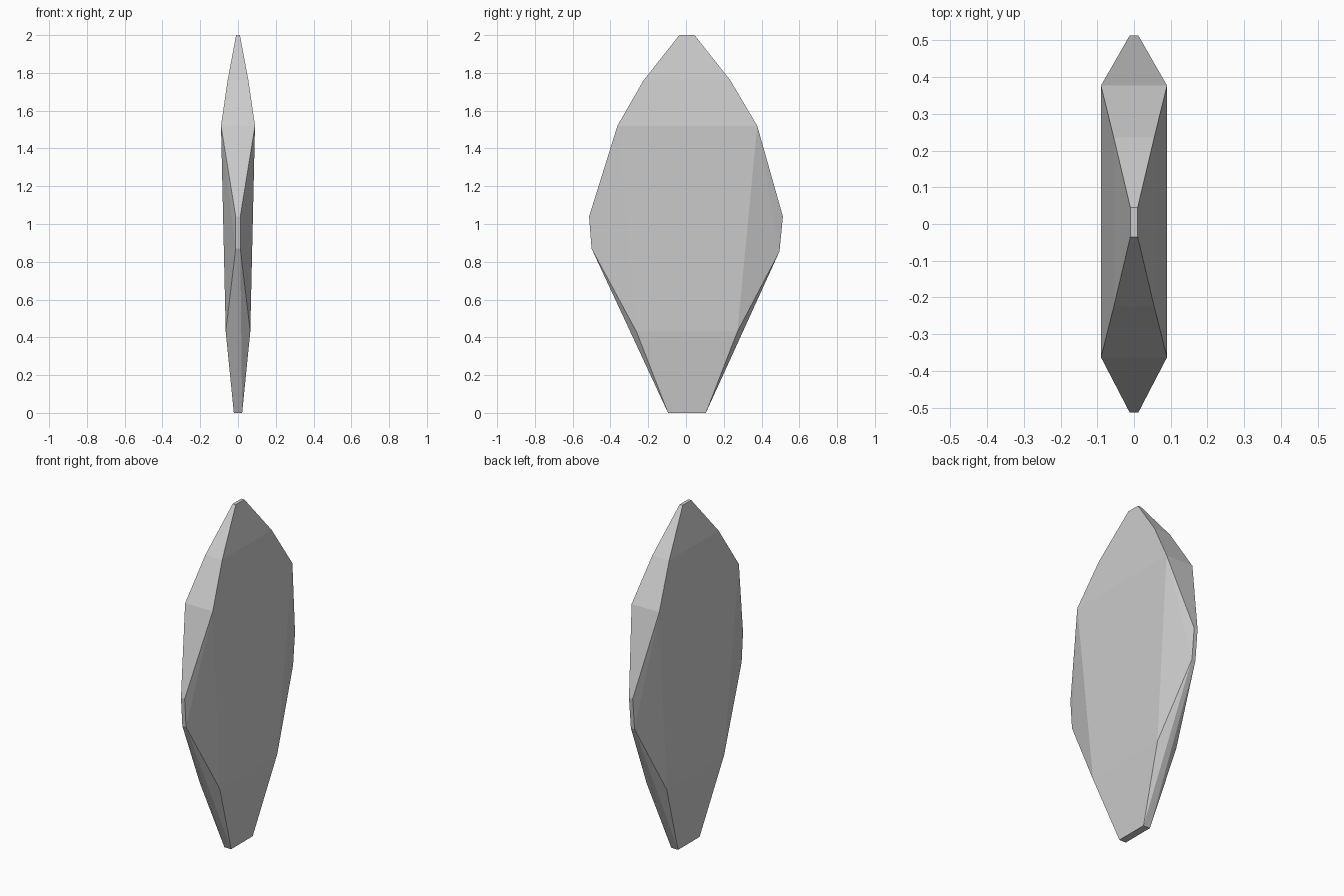
import bpy, bmesh

if "Cube" in bpy.data.objects:
    bpy.data.objects.remove(bpy.data.objects["Cube"])

# Side outline: (y, z, half thickness in x)
outline = [
    (0.045, 2.0, 0.01), (0.235, 1.76, 0.055), (0.377, 1.52, 0.09),
    (0.513, 1.04, 0.012), (0.495, 0.855, 0.012), (0.272, 0.43, 0.065),
    (0.105, 0.0, 0.022), (-0.095, 0.0, 0.022), (-0.262, 0.43, 0.065),
    (-0.50, 0.87, 0.012), (-0.513, 1.04, 0.012), (-0.363, 1.52, 0.09),
    (-0.225, 1.76, 0.055), (-0.035, 2.0, 0.01),
]

# Faceted blade: mirrored outline points wrapped in a convex skin
bm = bmesh.new()
for y, z, half in outline:
    for side in (-1, 1):
        bm.verts.new((side * half, y, z))
bmesh.ops.convex_hull(bm, input=bm.verts[:])
bmesh.ops.dissolve_limit(bm, angle_limit=0.005, verts=bm.verts[:], edges=bm.edges[:])
bmesh.ops.recalc_face_normals(bm, faces=bm.faces[:])

mesh = bpy.data.meshes.new("faceted_blade")
bm.to_mesh(mesh)
bm.free()
blade = bpy.data.objects.new("faceted_blade", mesh)
bpy.context.collection.objects.link(blade)
